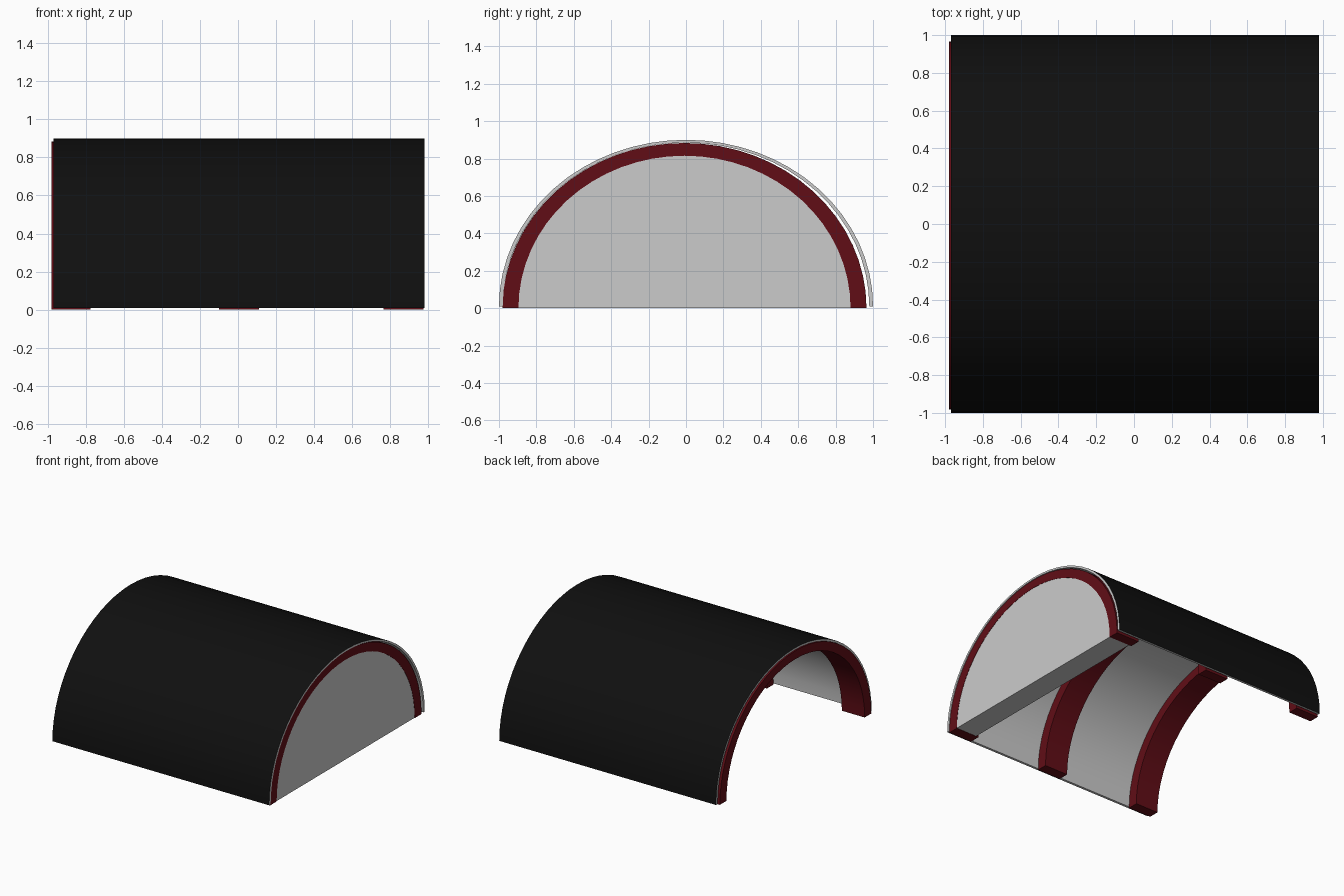
import bpy, bmesh
from math import pi, sin, cos

if "Cube" in bpy.data.objects:
    bpy.data.objects.remove(bpy.data.objects["Cube"])

SEG = 32


def material(name, color):
    m = bpy.data.materials.new(name)
    m.diffuse_color = color
    m.use_nodes = True
    m.node_tree.nodes["Principled BSDF"].inputs["Base Color"].default_value = m.diffuse_color
    return m


def curve(ry, h, cy=0.0, z0=0.0):
    """Half-ellipse points in the YZ plane."""
    return [(cy + ry * cos(pi * i / SEG), z0 + h * sin(pi * i / SEG))
            for i in range(SEG + 1)]


def finish(name, bm, mat):
    mesh = bpy.data.meshes.new(name)
    bm.to_mesh(mesh)
    bm.free()
    ob = bpy.data.objects.new(name, mesh)
    bpy.context.collection.objects.link(ob)
    if mat:
        mesh.materials.append(mat)
    bpy.context.view_layer.objects.active = ob
    ob.select_set(True)
    bpy.ops.object.shade_smooth_by_angle(angle=0.6)
    ob.select_set(False)
    return ob


def arch(name, x0, x1, outer, inner, mat=None, keep="all"):
    """Curved band between two half-ellipses; keep picks the skin or the rest."""
    bm = bmesh.new()
    rings = [[bm.verts.new((x, y, z)) for y, z in pts]
             for x, pts in ((x0, outer), (x1, outer), (x1, inner), (x0, inner))]
    skin, rest = [], []
    for k in range(4):
        a, b = rings[k], rings[(k + 1) % 4]
        for i in range(SEG):
            f = bm.faces.new((a[i], b[i], b[i + 1], a[i + 1]))
            (skin if k == 0 else rest).append(f)
    for i in (0, SEG):
        rest.append(bm.faces.new([r[i] for r in rings]))
    bmesh.ops.recalc_face_normals(bm, faces=bm.faces[:])
    if keep != "all":
        bmesh.ops.delete(bm, geom=rest if keep == "skin" else skin, context='FACES')
    return finish(name, bm, mat)


black = material("black", (0.005, 0.005, 0.005, 1))
red = material("dark_red", (0.12, 0.004, 0.008, 1))

# Shell: black outer skin, grey lining and rims
shell_out = curve(1.0, 0.89, z0=0.01)
shell_in = curve(0.98, 0.875, z0=0.01)
arch("roof_skin", -0.97, 0.98, shell_out, shell_in, black, "skin")
arch("roof_lining", -0.97, 0.98, shell_out, shell_in, None, "rest")

# Three arched ribs
rib_out = curve(0.973, 0.883, cy=-0.008)
rib_in = curve(0.888, 0.815, cy=-0.008)
for name, x0, x1 in (("left_rib", -0.98, -0.775),
                     ("middle_rib", -0.10, 0.11),
                     ("right_rib", 0.765, 0.975)):
    arch(name, x0, x1, rib_out, rib_in, red)

# Solid end wall filling the right rib
bm = bmesh.new()
face = bm.faces.new([bm.verts.new((0.785, y, z))
                     for y, z in curve(0.89, 0.815, cy=-0.008, z0=0.002)])
ext = bmesh.ops.extrude_face_region(bm, geom=[face])
bmesh.ops.translate(bm, vec=(0.188, 0, 0),
                    verts=[v for v in ext["geom"] if isinstance(v, bmesh.types.BMVert)])
bmesh.ops.recalc_face_normals(bm, faces=bm.faces[:])
finish("end_wall", bm, None)
